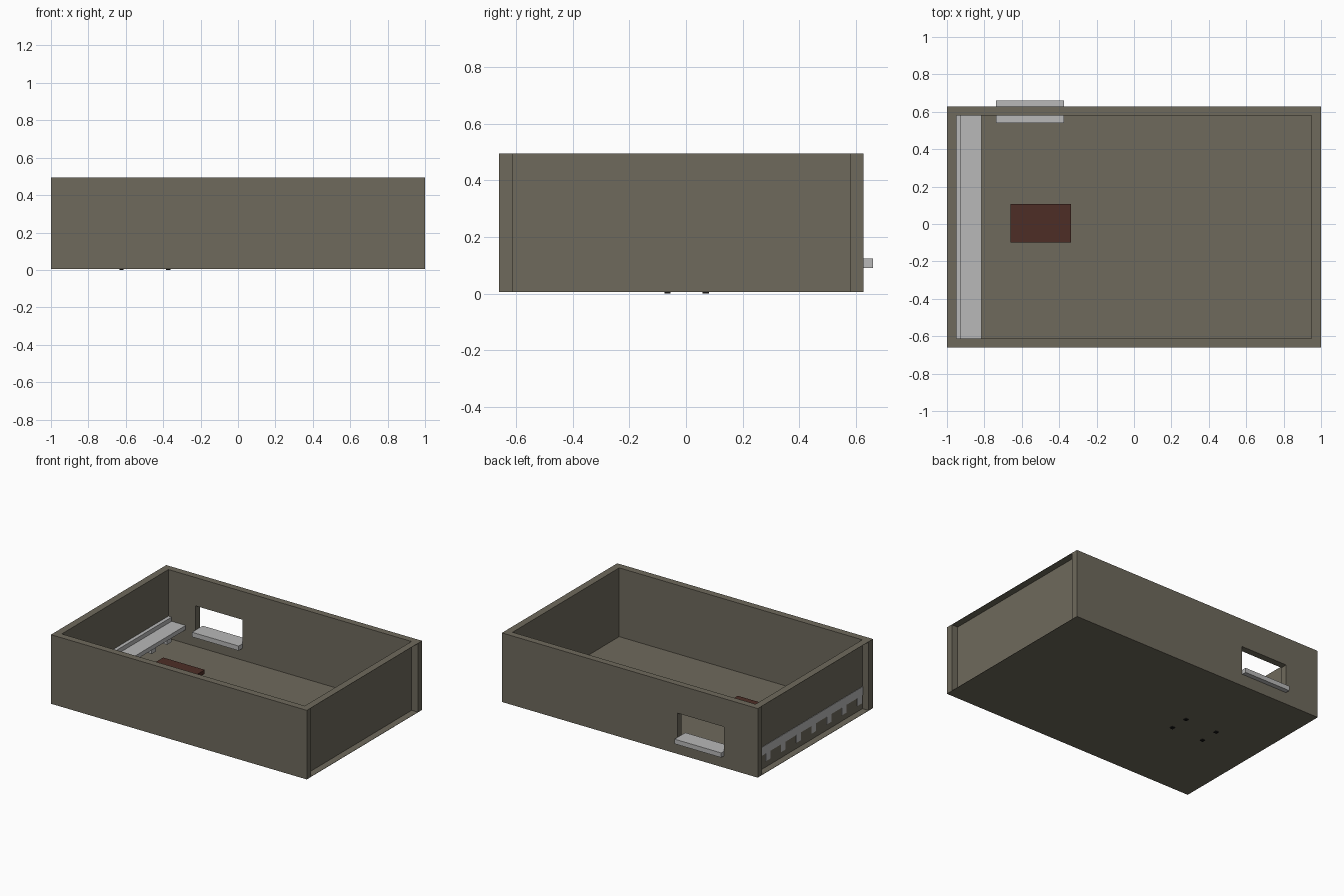
import bpy, bmesh

if "Cube" in bpy.data.objects:
    bpy.data.objects.remove(bpy.data.objects["Cube"])


def material(name, rgb):
    m = bpy.data.materials.new(name)
    m.diffuse_color = (*rgb, 1)
    m.use_nodes = True
    m.node_tree.nodes["Principled BSDF"].inputs["Base Color"].default_value = m.diffuse_color
    return m


WALL = material("olive grey wall", (0.158, 0.143, 0.107))
STONE = material("light grey", (0.48, 0.48, 0.48))
WOOD = material("red brown wood", (0.075, 0.027, 0.019))
BLACK = material("black", (0.008, 0.008, 0.008))


def boxes(name, mat, *spans):
    """One object made of boxes, each given as (x0, x1, y0, y1, z0, z1)."""
    bm = bmesh.new()
    for x0, x1, y0, y1, z0, z1 in spans:
        for v in bmesh.ops.create_cube(bm, size=1)["verts"]:
            v.co = (x0 if v.co.x < 0 else x1,
                    y0 if v.co.y < 0 else y1,
                    z0 if v.co.z < 0 else z1)
    me = bpy.data.meshes.new(name)
    bm.to_mesh(me)
    bm.free()
    me.materials.append(mat)
    ob = bpy.data.objects.new(name, me)
    bpy.context.collection.objects.link(ob)
    return ob


F0, F1 = -0.66, -0.611      # front wall
B0, B1 = 0.58, 0.627        # back wall
Z0, Z1 = 0.006, 0.494       # shell height
X = 0.95                    # inner side panels
T = 0.002                   # sheet thickness

# Room shell
boxes("floor", WALL, (-1, 1, F0, B1, Z0, Z0 + T))
boxes("front_wall", WALL, (-1, 1, F0, F1, Z0 + T / 2, Z1))
back = boxes("back_wall", WALL, (-1, 1, B0, B1, Z0 + T / 2, Z1))

# Side walls: recessed thin panel under a thin cap, open on the outside
for side, s in (("left", -1), ("right", 1)):
    a, b = sorted((s * X, s * (X + T)))
    c, d = sorted((s * X, s))
    boxes(side + "_panel", WALL, (a, b, F1, B0, Z0 + T, Z1 - T))
    boxes(side + "_cap", WALL, (c, d, F1, B0, Z1 - T, Z1))

# Window opening in the back wall
cutter = boxes("window_cutter", WALL, (-0.738, -0.372, 0.5, 0.7, 0.095, 0.294))
cutter.hide_render = True
cutter.hide_viewport = True
cutter.display_type = 'WIRE'
mod = back.modifiers.new("window", 'BOOLEAN')
mod.operation = 'DIFFERENCE'
mod.solver = 'EXACT'
mod.object = cutter

# Window sill through the opening
boxes("window_sill", STONE, (-0.737, -0.373, 0.54, 0.66, 0.09, 0.123))

# Shelf on the left wall, its back just showing in the outer recess
boxes("shelf", STONE,
      (-0.955, -0.815, F1, B0, 0.105, 0.135),
      (-0.955, -0.925, F1, B0, 0.135, 0.165))
boxes("shelf_brackets", STONE,
      *[(-0.955, -0.85, y - 0.025, y + 0.025, 0.05, 0.105)
        for y in (-0.574 + 0.17 * i for i in range(7))])

# Low table
boxes("table_top", WOOD, (-0.66, -0.336, -0.098, 0.108, 0.102, 0.13))
boxes("table_legs", BLACK,
      *[(x - 0.011, x + 0.011, y - 0.011, y + 0.011, 0, 0.102)
        for x in (-0.623, -0.373) for y in (-0.065, 0.07)])
